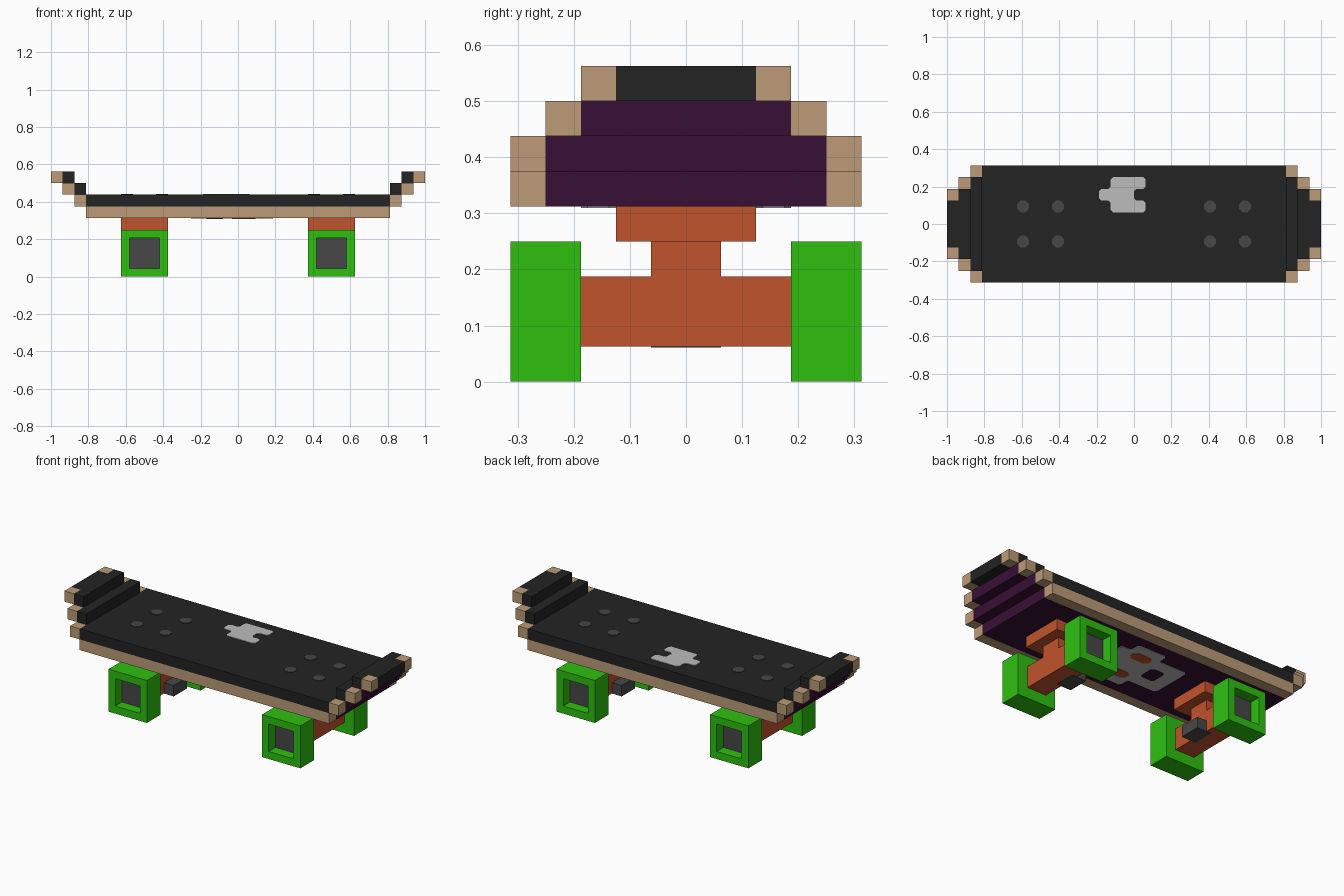
import bpy, bmesh
from mathutils import Vector

cube = bpy.data.objects.get("Cube")
if cube:
    bpy.data.objects.remove(cube, do_unlink=True)

U = 1 / 16  # one block of the grid


def material(name, code):
    rgb = [int(code[i:i + 2], 16) / 255 for i in (0, 2, 4)]
    col = [c / 12.92 if c < 0.04 else ((c + 0.055) / 1.055) ** 2.4 for c in rgb] + [1]
    m = bpy.data.materials.new(name)
    m.use_nodes = True
    m.diffuse_color = col
    m.node_tree.nodes["Principled BSDF"].inputs["Base Color"].default_value = col
    return m


BLACK = material("grip_black", "232323")
WOOD = material("wood", "BC9B77")
PURPLE = material("dark_purple", "380F36")
ORANGE = material("truck_orange", "C1532D")
GREEN = material("wheel_green", "2EC010")
GREY = material("hardware_grey", "474747")
PALE = material("emblem_pale_grey", "BCBCBC")


def finish(bm, name, *mats):
    bmesh.ops.recalc_face_normals(bm, faces=bm.faces)
    me = bpy.data.meshes.new(name)
    bm.to_mesh(me)
    bm.free()
    for m in mats:
        me.materials.append(m)
    ob = bpy.data.objects.new(name, me)
    bpy.context.collection.objects.link(ob)
    return ob


def block_mesh(x, y, z):
    """Box between pairs of limits given in grid blocks."""
    bm = bmesh.new()
    bmesh.ops.create_cube(bm, size=1)
    for v in bm.verts:
        v.co = Vector([(r[0] + r[1]) / 2 + c * abs(r[1] - r[0])
                       for r, c in zip((x, y, z), v.co)]) * U
    return bm


def box(name, x, y, z, mat):
    return finish(block_mesh(x, y, z), name, mat)


def plate(name, points, z, mat, chamfer=0.012, thick=0.003):
    """Thin painted outline with clipped corners, raised from height z."""
    bm = bmesh.new()
    face = bm.faces.new([bm.verts.new((px * U, py * U, z)) for px, py in points])
    bmesh.ops.bevel(bm, geom=list(bm.verts), offset=chamfer, segments=1, affect='VERTICES')
    ext = bmesh.ops.extrude_face_region(bm, geom=list(bm.faces))
    moved = [g for g in ext["geom"] if isinstance(g, bmesh.types.BMVert)]
    bmesh.ops.translate(bm, verts=moved, vec=(0, 0, thick))
    return finish(bm, name, mat)


def rect(cx, cy, w, h):
    return [(cx - w / 2, cy - h / 2), (cx + w / 2, cy - h / 2),
            (cx + w / 2, cy + h / 2), (cx - w / 2, cy + h / 2)]


# Flat deck
box("deck_grip", (-13, 13), (-5, 5), (6, 7), BLACK)
box("deck_underside", (-13, 13), (-4, 4), (5, 6), PURPLE)
for s, side in ((-1, "front"), (1, "back")):
    box("deck_rim_" + side, (-13, 13), (s * 4, s * 5), (5, 6), WOOD)

# Stepped, narrowing kicks at both ends
for e, end in ((-1, "right"), (1, "left")):
    for i in range(3):
        x, z, w = (e * (13 + i), e * (14 + i)), 6 + i, 4 - i
        box(f"{end}_kick_base_{i}", x, (-w, w), (z, z + 1), BLACK if i == 2 else PURPLE)
        if i < 2:
            box(f"{end}_kick_grip_{i}", x, (-w, w), (z + 1, z + 2), BLACK)
        for s, side in ((-1, "front"), (1, "back")):
            box(f"{end}_kick_corner_{side}_{i}", x, (s * w, s * (w + 1)), (z, z + 1), WOOD)

# Trucks, wheels and bolts
for e, end in ((-1, "right"), (1, "left")):
    box(end + "_truck_base", (e * 6, e * 10), (-2, 2), (4, 5), ORANGE)
    box(end + "_truck_post", (e * 7, e * 9), (-1, 1), (3, 4), ORANGE)
    box(end + "_truck_axle", (e * 7, e * 9), (-3, 3), (1, 3), ORANGE)
    box(end + "_truck_kingpin", (e * 6, e * 7.5), (-1, 1), (0.97, 2), GREY)
    for s, side in ((-1, "front"), (1, "back")):
        bm = block_mesh((e * 6, e * 10), (s * 3, s * 5), (0, 4))
        # Recessed hub on the outer face
        bm.normal_update()
        outer = max(bm.faces, key=lambda f: s * f.calc_center_median().y)
        bmesh.ops.inset_individual(bm, faces=[outer], thickness=U)
        hub = bmesh.ops.extrude_discrete_faces(bm, faces=[outer])["faces"][0]
        bmesh.ops.translate(bm, verts=hub.verts, vec=(0, -s * U, 0))
        hub.material_index = 1
        finish(bm, f"{end}_{side}_wheel", GREEN, GREY)
        for bx in (6.5, 9.5):
            plate(f"{end}_{side}_bolt", rect(e * bx, s * 1.5, 1, 1), 7 * U, GREY, 0.018)

# Pale emblem on the grip
plate("grip_emblem", [(-2, 1), (1, 1), (1, 2), (0, 2), (0, 3), (1, 3), (1, 4),
                      (-2, 4), (-2, 3), (-3, 3), (-3, 2), (-2, 2)], 7 * U, PALE)

# Face painted on the underside
half = [(-4, 2), (-1, 2), (-1, 3), (2, 3), (2, 2), (3, 2)]
outline = half + [(x, -y) for x, y in reversed(half)]
plate("underside_face", outline, 5 * U, PALE, thick=-0.003)
for s, side in ((-1, "front"), (1, "back")):
    plate("underside_eye_" + side, rect(0.5, s * 1.5, 2, 1), 5 * U - 0.003, ORANGE,
          0.02, -0.002)
plate("underside_nose", rect(-2, 0, 1.4, 1.6), 5 * U - 0.003, PURPLE, thick=-0.002)
